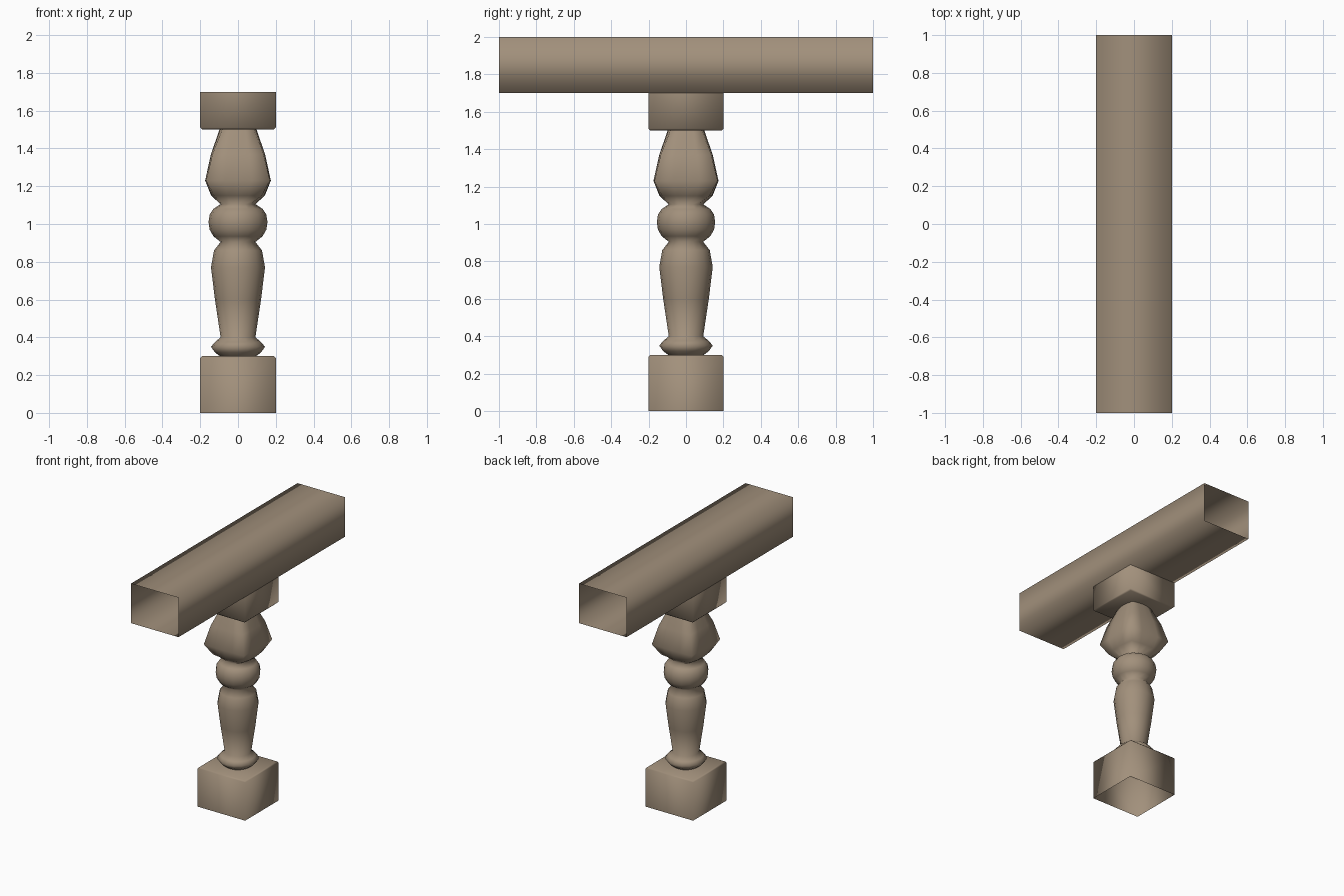
import bpy, bmesh, math

if "Cube" in bpy.data.objects:
    bpy.data.objects.remove(bpy.data.objects["Cube"])

wood = bpy.data.materials.new("wood")
wood.diffuse_color = (0.36, 0.28, 0.20, 1)
wood.use_nodes = True
wood.node_tree.nodes["Principled BSDF"].inputs["Base Color"].default_value = wood.diffuse_color


def loft(name, rings, cap_end=False):
    """Skin a list of equal-length point rings into a smooth open shell."""
    bm = bmesh.new()
    loops = [[bm.verts.new(p) for p in ring] for ring in rings]
    n = len(loops[0])
    for a, b in zip(loops, loops[1:]):
        for i in range(n):
            j = (i + 1) % n
            bm.faces.new((a[i], a[j], b[j], b[i]))
    if cap_end:
        bm.faces.new(loops[-1])
    mesh = bpy.data.meshes.new(name)
    bm.to_mesh(mesh)
    bm.free()
    mesh.shade_smooth()
    mesh.materials.append(wood)
    obj = bpy.data.objects.new(name, mesh)
    bpy.context.collection.objects.link(obj)
    return obj


def square(h, z):
    return [(-h, -h, z), (h, -h, z), (h, h, z), (-h, h, z)]


def turned(z, r, squareness=0.0, n=16):
    """Ring blended between a circle and a square of half-width r."""
    pts = []
    for i in range(n):
        c, s = math.cos(math.tau * i / n), math.sin(math.tau * i / n)
        k = r * (1 + squareness * (1 / max(abs(c), abs(s)) - 1))
        pts.append((k * c, k * s, z))
    return pts


# Plinth, open underneath, with a softened top rim
loft("base_block", [square(0.2, 0), square(0.2, 0.29), square(0.19, 0.3)], True)

# Upper block, softened lower rim, open against the rail
top = loft("top_block", [square(0.2, 1.7), square(0.2, 1.51), square(0.19, 1.5)], True)
top.data.flip_normals()

# Turned shaft: round below, swelling to a squared capital
profile = [(0.30, 0.095), (0.32, 0.122), (0.35, 0.143), (0.375, 0.122), (0.40, 0.092),
           (0.60, 0.122), (0.77, 0.143), (0.86, 0.127), (0.905, 0.092),
           (0.935, 0.13), (0.97, 0.15), (1.01, 0.156), (1.05, 0.15), (1.08, 0.13),
           (1.105, 0.092), (1.15, 0.142, 0.6), (1.23, 0.174, 0.9),
           (1.37, 0.143, 0.8), (1.50, 0.098, 0.5)]
loft("turned_shaft", [turned(*p) for p in profile])

# Handrail: hollow box section, open at both ends
section = [(-0.2, 1.7), (0.2, 1.7), (0.2, 2.0), (-0.2, 2.0)]
rail = loft("handrail", [[(x, y, z) for x, z in section] for y in (1, -1)])
